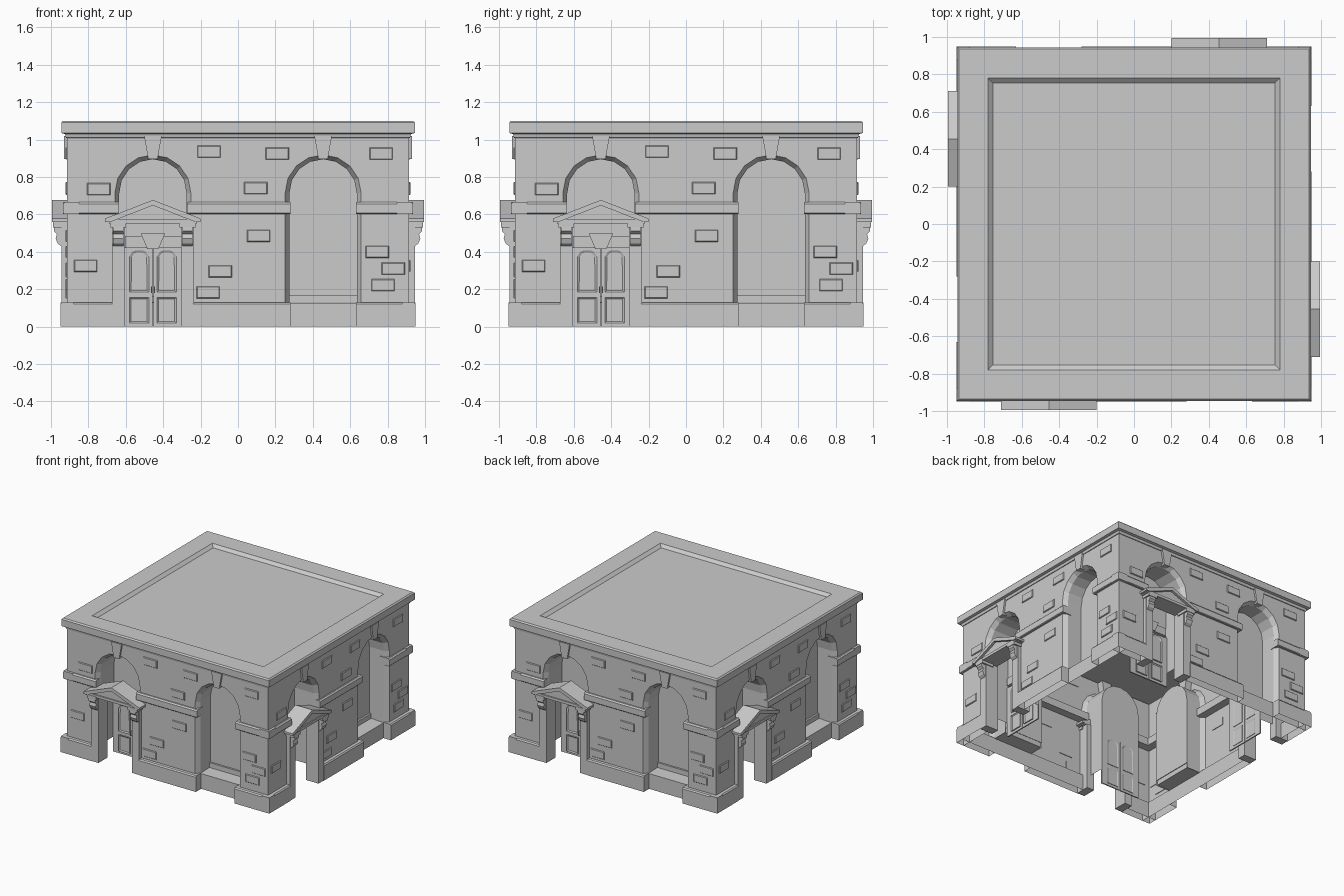
import bpy, bmesh
from math import pi, cos, sin

if "Cube" in bpy.data.objects:
    bpy.data.objects.remove(bpy.data.objects["Cube"])

SIDES = ["front", "right", "back", "left"]
W = 0.915                        # wall plane distance from centre
DOOR, NICHE = -0.455, 0.455      # centres of the two arches
DBACK, NBACK = 0.705, 0.75       # back planes of the two recesses
FOOT = 0.12                      # wall starts behind the plinth


def finish(bm, name):
    """Place one copy of the part on each of the four sides."""
    me = bpy.data.meshes.new(name)
    bm.to_mesh(me)
    bm.free()
    for i, s in enumerate(SIDES):
        ob = bpy.data.objects.new(s + "_" + name, me)
        ob.rotation_euler.z = i * pi / 2
        bpy.context.collection.objects.link(ob)


def prism(bm, pts, a, b, axis="y", inset=0, depth=0):
    """Extrude a profile: (x, z) along y, or (y, z) along x; may inset the front."""
    def co(p, t):
        return (p[0], t, p[1]) if axis == "y" else (t, p[0], p[1])
    A = [bm.verts.new(co(p, a)) for p in pts]
    B = [bm.verts.new(co(p, b)) for p in pts]
    n = len(pts)
    front = bm.faces.new(A)
    faces = [front, bm.faces.new(B[::-1])]
    for i in range(n):
        j = (i + 1) % n
        faces.append(bm.faces.new((A[j], A[i], B[i], B[j])))
    bmesh.ops.recalc_face_normals(bm, faces=faces)
    if inset:
        bmesh.ops.inset_region(bm, faces=[front], thickness=inset, depth=depth)


def sheet(bm, prof, x0, x1, caps=True):
    """Open strip swept along x from a (y, z) profile, with end caps."""
    L, R = [[bm.verts.new((x, y, z)) for y, z in prof] for x in (x0, x1)]
    for i in range(len(prof) - 1):
        bm.faces.new((L[i], R[i], R[i + 1], L[i + 1]))
    if caps:
        bm.faces.new(L)
        bm.faces.new(R[::-1])


def rect(x0, x1, z0, z1):
    return [(x0, z0), (x1, z0), (x1, z1), (x0, z1)]


def mirror(pts, cx):
    return [(2 * cx - x, z) for x, z in pts]


def arch(cx, r, z0, cz=0.715, n=8):
    """Open arch outline running left foot, over the top, right foot."""
    curve = [(cx - r * cos(pi * i / n), cz + r * sin(pi * i / n)) for i in range(n + 1)]
    return [(cx - r, z0)] + curve + [(cx + r, z0)]


# Wall shell with two arched recesses
bm = bmesh.new()
outer = {c: arch(c, 0.203, FOOT) for c in (DOOR, NICHE)}
outline = [(-W, FOOT)] + outer[DOOR] + outer[NICHE] + [(W, FOOT), (W, 1.04), (-W, 1.04)]
bm.faces.new([bm.verts.new((x, -W, z)) for x, z in outline])
for c, foot, back in ((DOOR, 0.42, DBACK), (NICHE, 0.16, NBACK)):
    mid = arch(c, 0.18, FOOT)
    loops = [[bm.verts.new((x, y, z)) for x, z in pts]
             for pts, y in ((outer[c], -W), (mid, -W + 0.035), (mid, -back))]
    for p, q in zip(loops, loops[1:]):
        for i in range(len(p) - 1):
            bm.faces.new((p[i], p[i + 1], q[i + 1], q[i]))
    bm.faces.new([bm.verts.new((x, -back, z)) for x, z in arch(c, 0.18, foot)])
bmesh.ops.remove_doubles(bm, verts=bm.verts, dist=1e-5)
bmesh.ops.recalc_face_normals(bm, faces=bm.faces)
finish(bm, "wall")

# Plinth: three wall lengths, open underneath
bm = bmesh.new()
for x0, x1 in ((-0.948, -0.67), (-0.24, 0.28), (0.63, 0.948)):
    sheet(bm, [(-0.88, 0), (-0.948, 0), (-0.948, 0.12), (-0.94, 0.13), (-0.88, 0.13)][1:]
          + [(-0.88, 0)], x0, x1)
finish(bm, "plinth")

# Set-back plinth below the niche, with a stepped sill
bm = bmesh.new()
sheet(bm, [(-0.88, 0), (-0.88, 0.125), (-NBACK - 0.015, 0.13), (-NBACK - 0.015, 0.17),
           (-NBACK, 0.17)], 0.275, 0.635, caps=False)
finish(bm, "niche_sill")

# String course
bm = bmesh.new()
for x0, x1 in ((-0.935, -0.637), (-0.273, 0.28), (0.63, 0.935)):
    prism(bm, [(-0.93, 0.602), (-0.935, 0.607), (-0.935, 0.655), (-0.925, 0.665),
               (-0.85, 0.665), (-0.85, 0.602)], x0, x1, "x")
finish(bm, "string_course")

# Keystones over both arches
bm = bmesh.new()
for c in (DOOR, NICHE):
    prism(bm, [(c - 0.025, 0.895), (c + 0.025, 0.895), (c + 0.047, 1.02), (c - 0.047, 1.02)],
          -0.93, -0.86)
finish(bm, "keystones")

# Scattered raised stones
STONES = [(-0.745, 0.735), (-0.155, 0.935), (0.21, 0.925), (0.765, 0.925), (0.095, 0.74),
          (0.11, 0.485), (-0.815, 0.325), (-0.095, 0.295), (-0.16, 0.183),
          (0.745, 0.4), (0.83, 0.31), (0.775, 0.222)]
bm = bmesh.new()
for x, z in STONES:
    prism(bm, rect(x - 0.062, x + 0.062, z - 0.032, z + 0.032), -0.918, -0.91,
          inset=0.006, depth=0.005)
finish(bm, "raised_stones")

# Door posts, scroll brackets and capitals
posts, brackets = bmesh.new(), bmesh.new()
SCROLL = [(-0.91, 0.55), (-0.982, 0.55), (-0.985, 0.51), (-0.968, 0.495), (-0.975, 0.47),
          (-0.965, 0.445), (-0.945, 0.43), (-0.91, 0.43)]
for s in (-1, 1):
    x = DOOR + s * 0.185
    prism(posts, rect(x - 0.034, x + 0.034, 0, 0.555), -0.945, -0.83)
    prism(brackets, SCROLL, x - 0.028, x + 0.028, "x")
    prism(brackets, rect(x - 0.042, x + 0.042, 0.53, 0.56), -0.988, -0.88)
finish(posts, "door_posts")
finish(brackets, "door_brackets")

# Pediment: raking roof, base cornice and recessed gable
bm = bmesh.new()
prism(bm, [(-0.71, 0.56), (-0.68, 0.56), (DOOR, 0.648), (-0.23, 0.56), (-0.2, 0.56),
           (-0.2, 0.578), (DOOR, 0.677), (-0.71, 0.578)], -0.995, -0.84)
prism(bm, rect(-0.69, -0.22, 0.552, 0.574), -0.985, -0.84)
prism(bm, [(-0.68, 0.565), (-0.23, 0.565), (DOOR, 0.655)], -0.975, -0.84)
finish(bm, "pediment")

# Door lintel with a splayed keystone
bm = bmesh.new()
prism(bm, rect(-0.605, -0.305, 0.42, 0.485), -DBACK - 0.035, -DBACK)
prism(bm, [(DOOR - 0.03, 0.415), (DOOR + 0.03, 0.415), (DOOR + 0.065, 0.497),
           (DOOR - 0.065, 0.497)], -DBACK - 0.05, -DBACK)
finish(bm, "door_lintel")

# Double doors with panels showing on both faces, and handles
doors, panels, handles = bmesh.new(), bmesh.new(), bmesh.new()
upper = [(-0.58, 0.185), (-0.477, 0.185), (-0.477, 0.375), (-0.492, 0.4), (-0.512, 0.408),
         (-0.545, 0.408), (-0.565, 0.4), (-0.58, 0.375)]
lower = rect(-0.58, -0.477, 0.02, 0.155)
leaf = rect(-0.635, DOOR - 0.003, 0, 0.425)
F = -DBACK - 0.01                # front of the leaves
for flip in (False, True):
    def put(p):
        return mirror(p, DOOR) if flip else p
    prism(doors, put(leaf), F, F + 0.01)
    for p in (upper, lower):
        prism(panels, put(p), F - 0.008, F + 0.005, inset=0.012, depth=-0.007)
        prism(panels, put(p), F + 0.014, F + 0.005, inset=0.012, depth=-0.003)
    prism(handles, put(rect(-0.466, -0.461, 0.18, 0.215)), F - 0.02, F)
finish(doors, "door_leaves")
finish(panels, "door_panels")
finish(handles, "door_handles")

# Square roof slab with moulded edge and sunken top
bm = bmesh.new()
RINGS = [(0.9, 1.005), (0.92, 1.01), (0.925, 1.03), (0.945, 1.035), (0.945, 1.09),
         (0.935, 1.1), (0.78, 1.1), (0.755, 1.078)]
loops = [[bm.verts.new((sx * r, sy * r, z)) for sx, sy in ((-1, -1), (1, -1), (1, 1), (-1, 1))]
         for r, z in RINGS]
for p, q in zip(loops, loops[1:]):
    for i in range(4):
        j = (i + 1) % 4
        bm.faces.new((p[i], p[j], q[j], q[i]))
bm.faces.new(loops[-1])
bm.faces.new(loops[0][::-1])
me = bpy.data.meshes.new("roof_slab")
bm.to_mesh(me)
bm.free()
bpy.context.collection.objects.link(bpy.data.objects.new("roof_slab", me))
